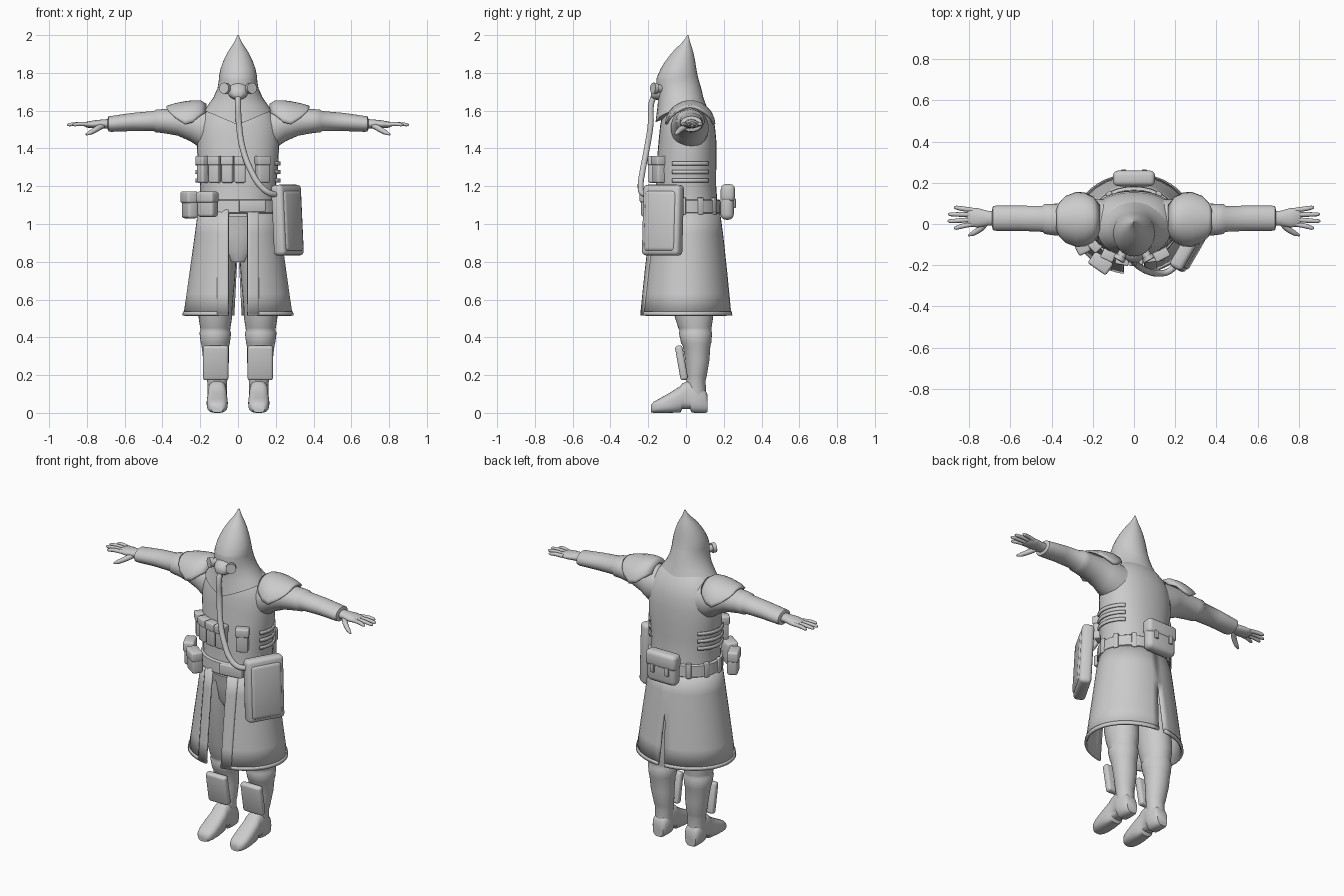
import bpy, bmesh
from math import sin, cos, pi, asin, atan2, sqrt, radians, copysign
from mathutils import Matrix, Vector

cube = bpy.data.objects.get("Cube")
if cube:
    bpy.data.objects.remove(cube)

GREY = (0.6, 0.6, 0.6, 1)
mat = bpy.data.materials.new("plain grey")
mat.use_nodes = True
mat.diffuse_color = GREY
mat.node_tree.nodes["Principled BSDF"].inputs["Base Color"].default_value = GREY
parts = []


def finish(name, bm, mirror=False, thick=0):
    bmesh.ops.recalc_face_normals(bm, faces=bm.faces)
    me = bpy.data.meshes.new(name)
    bm.to_mesh(me)
    bm.free()
    me.materials.append(mat)
    ob = bpy.data.objects.new(name, me)
    bpy.context.collection.objects.link(ob)
    if thick:
        m = ob.modifiers.new("thickness", "SOLIDIFY")
        m.thickness, m.offset = thick, 0
    if mirror:
        ob.modifiers.new("mirror", "MIRROR")
    parts.append(ob)
    return ob


def skin(name, rows, closed=True, **kw):
    """Join rows of points into a surface; closed rows make a capped tube."""
    bm = bmesh.new()
    vs = [[bm.verts.new(p) for p in r] for r in rows]
    n = len(vs[0])
    for a, b in zip(vs, vs[1:]):
        for i in range(n if closed else n - 1):
            j = (i + 1) % n
            bm.faces.new((a[i], a[j], b[j], b[i]))
    if closed:
        bm.faces.new(vs[0])
        bm.faces.new(vs[-1])
    return finish(name, bm, **kw)


def loft(name, axis, rings, power=2, n=32, **kw):
    """Rings are: place on the axis, two centre values, two radii."""
    rows = []
    for s, c1, c2, r1, r2 in rings:
        row = []
        for i in range(n):
            a = 2 * pi * i / n
            u, v = [copysign(abs(f) ** (2 / power), f) for f in (cos(a), sin(a))]
            p = [c1 + r1 * u, c2 + r2 * v]
            p.insert("xyz".index(axis), s)
            row.append(p)
        rows.append(row)
    return skin(name, rows, **kw)


def panel(name, rings, front=False, thick=0.012, n=20):
    """Curved cloth sheet: height, two radii, x of front edge, x of far edge."""
    rows = []
    for z, rx, ry, x0, x1 in rings:
        a0, a1 = asin(x0 / rx), asin(x1 / rx)
        a1 = a1 if front else pi - a1
        angles = [a0 + (a1 - a0) * i / n for i in range(n + 1)]
        rows.append([(rx * sin(a), -ry * cos(a), z) for a in angles])
    return skin(name, rows, closed=False, mirror=True, thick=thick)


def box(name, centre, size, turn=0, tilt=0, bevel=0.012, **kw):
    bm = bmesh.new()
    bmesh.ops.create_cube(bm, size=1)
    bmesh.ops.scale(bm, vec=size, verts=bm.verts)
    bmesh.ops.bevel(bm, geom=bm.edges[:], offset=bevel, segments=3,
                    profile=0.5, affect="EDGES")
    m = Matrix.Translation(centre) @ Matrix.Rotation(radians(turn), 4, "Z")
    bm.transform(m @ Matrix.Rotation(radians(tilt), 4, "X"))
    return finish(name, bm, **kw)


def pouch(name, centre, size, turn, flap=0.45, tilt=0, bevel=0.015):
    """Rounded bag with a flap over the top of its outer face."""
    box(name, centre, size, turn, tilt, bevel)
    w, d, h = size
    rot = Matrix.Rotation(radians(turn), 3, "Z") @ Matrix.Rotation(radians(tilt), 3, "X")
    c = Vector(centre) + rot @ Vector((0, -0.004, h * (1 - flap) / 2 + 0.003))
    box(name + "_flap", c, (w + 0.008, d + 0.004, h * flap), turn, tilt, bevel * 0.8)


def tube(name, points, radius, mirror=False):
    """Points are x, y, z and a radius factor."""
    cu = bpy.data.curves.new(name, "CURVE")
    cu.dimensions, cu.bevel_depth, cu.bevel_resolution = "3D", radius, 3
    cu.resolution_u, cu.use_fill_caps = 6, True
    sp = cu.splines.new("BEZIER")
    sp.bezier_points.add(len(points) - 1)
    for bp, (x, y, z, f) in zip(sp.bezier_points, points):
        bp.co, bp.radius = (x, y, z), f
        bp.handle_left_type = bp.handle_right_type = "AUTO"
    tmp = bpy.data.objects.new(name + "_path", cu)
    me = bpy.data.meshes.new_from_object(tmp)
    bm = bmesh.new()
    bm.from_mesh(me)
    bpy.data.objects.remove(tmp)
    bpy.data.meshes.remove(me)
    finish(name, bm, mirror)


# Coat body, hips and belt
loft("coat_body", "z", [
    (1.04, 0, 0, .203, .17), (1.13, 0, 0, .2, .165), (1.2, 0, 0, .2, .16),
    (1.28, 0, 0, .21, .16), (1.36, 0, .005, .215, .157), (1.45, 0, .008, .22, .152),
    (1.52, 0, .008, .215, .145), (1.58, 0, .005, .19, .13), (1.63, 0, 0, .15, .105),
    (1.66, 0, 0, .1, .08)], power=2.2)
loft("hips", "z", [(.8, 0, .01, .06, .1), (.86, 0, .01, .13, .125),
                   (.95, 0, .01, .165, .135), (1.06, 0, 0, .18, .14)])
loft("belt", "z", [(1.055, 0, 0, .21, .178), (1.06, 0, 0, .216, .184),
                   (1.125, 0, 0, .214, .181), (1.13, 0, 0, .207, .174)], power=2.1)
box("buckle_plate", (.075, -.172, 1.095), (.14, .03, .065), 8, bevel=.006)
for deg in (85, 115, 145):
    a = radians(deg)
    box("belt_loop", (.212 * sin(a), -.18 * cos(a), 1.095), (.03, .02, .09),
        deg, bevel=.005, mirror=True)

# Coat skirt, open at the front with a vent at the back
SKIRT = [(1.08, .205, .172), (.95, .222, .19), (.85, .236, .201),
         (.75, .25, .212), (.63, .267, .224), (.52, .283, .235)]
VENT = [0, 0, 0, .008, .014, .02]
panel("coat_skirt", [(z, rx, ry, .055, v) for (z, rx, ry), v in zip(SKIRT, VENT)])
panel("front_trim", [(z, rx + .005, ry + .005, .05, .11) for z, rx, ry in SKIRT],
      front=True, n=5)
panel("skirt_hem", [(.535, .285, .237, .05, .02), (.515, .288, .239, .05, .02)], thick=.014)
for z in (1.23, 1.275, 1.32):
    panel("side_strap", [(z - .01, .222, .168, .2, .16), (z + .01, .222, .168, .2, .16)],
          thick=.008)

# Hood with a pointed tip, its hem drawn to a V on the chest
hood = loft("hood", "z", [
    (1.60, 0, -.02, .178, .135), (1.63, 0, -.022, .158, .128), (1.67, 0, -.028, .13, .12),
    (1.72, 0, -.037, .108, .117), (1.765, 0, -.045, .101, .112), (1.78, 0, -.045, .101, .108),
    (1.82, 0, -.04, .093, .095), (1.86, 0, -.031, .079, .08), (1.9, 0, -.02, .06, .061),
    (1.93, 0, -.01, .042, .043), (1.955, 0, -.001, .025, .025),
    (1.975, 0, .005, .014, .014), (2.0, 0, .01, .003, .003)])
for v in hood.data.vertices:
    if v.co.z < 1.61 and v.co.y < 0:
        v.co.z -= .075 * (1 - abs(v.co.x) / .178)
        v.co.y -= .008

# Breathing mask with two side filters and a hose
loft("mask_snout", "y", [(-.125, 0, 1.705, .06, .05), (-.16, 0, 1.7, .05, .042),
                         (-.18, 0, 1.69, .03, .026), (-.186, 0, 1.69, .018, .016)], n=20)
for name, r, l, off in (("filter", .022, .08, 0), ("filter_cap", .029, .022, .034)):
    d = Vector((.5, -.85, .05)).normalized()
    bm = bmesh.new()
    bmesh.ops.create_cone(bm, cap_ends=True, segments=20, radius1=r, radius2=r, depth=l)
    place = Matrix.Translation(Vector((.052, -.137, 1.717)) + d * off)
    bm.transform(place @ d.to_track_quat("Z", "Y").to_matrix().to_4x4())
    finish(name, bm, mirror=True)
tube("hose", [(0, -.165, 1.685, 1), (0, -.183, 1.64, 1), (.005, -.187, 1.53, 1),
              (.025, -.207, 1.4, 1), (.07, -.23, 1.28, 1), (.12, -.24, 1.2, 1),
              (.165, -.232, 1.165, 1), (.205, -.2, 1.155, 1)], .016)

# Sleeves and shoulder pads
loft("sleeve", "x", [
    (.1, .02, 1.5, .1, .11), (.2, .02, 1.51, .1, .108), (.25, .02, 1.527, .09, .09),
    (.32, .02, 1.54, .08, .072), (.4, .022, 1.545, .076, .063), (.435, .025, 1.545, .073, .06),
    (.445, .025, 1.545, .063, .053), (.56, .028, 1.54, .061, .048),
    (.67, .028, 1.53, .061, .042), (.685, .028, 1.53, .058, .041),
    (.69, .028, 1.53, .04, .028)], mirror=True)
pad = []
for x, top, ry, rz, half in ((.17, 1.63, .075, .08, 60), (.2, 1.648, .11, .11, 72),
                             (.24, 1.648, .125, .12, 85), (.28, 1.643, .127, .122, 87),
                             (.33, 1.633, .115, .11, 70), (.36, 1.624, .1, .1, 50),
                             (.375, 1.62, .09, .1, 28)):
    angles = [radians(half) * (i / 8 - 1) for i in range(17)]
    pad.append([(x, .022 + ry * sin(a), top - rz + rz * cos(a)) for a in angles])
skin("shoulder_pad", pad, closed=False, mirror=True, thick=.014)

# Hands
loft("palm", "x", [(.67, .028, 1.53, .035, .026), (.71, .028, 1.53, .036, .024),
                   (.76, .03, 1.528, .047, .021), (.8, .033, 1.526, .045, .016),
                   (.81, .033, 1.526, .036, .01)], n=20, mirror=True)
for i, tip in enumerate((.875, .903, .905, .875)):
    y, spread = .068 - .023 * i, .012 - .01 * i
    tube("finger", [(.785, y, 1.527, 1), (.84, y + spread * .6, 1.529, 1),
                    (tip - .01, y + spread, 1.526, .8), (tip, y + spread, 1.525, .35)],
         .0115, mirror=True)
tube("thumb", [(.715, .01, 1.522, 1.2), (.745, -.022, 1.505, 1.2),
               (.78, -.045, 1.485, 1), (.805, -.056, 1.473, .4)], .0125, mirror=True)

# Trousers, gaiters, shin guards and boots
loft("leg", "z", [
    (.97, .085, .01, .085, .13), (.85, .095, .01, .088, .125), (.7, .107, .02, .09, .115),
    (.56, .12, .035, .09, .106), (.5, .12, .043, .088, .1), (.45, .12, .047, .08, .088),
    (.435, .12, .05, .078, .084), (.425, .12, .05, .084, .088), (.37, .12, .054, .077, .08),
    (.355, .12, .056, .073, .073), (.28, .116, .06, .068, .064), (.19, .111, .055, .057, .054),
    (.17, .11, .053, .053, .05), (.08, .11, .055, .05, .054)], mirror=True)
box("shin_guard", (.118, -.024, .265), (.135, .04, .185), tilt=10, bevel=.014, mirror=True)
loft("boot_foot", "y", [
    (.115, .11, .05, .035, .045), (.1, .11, .062, .046, .062), (.05, .11, .08, .052, .08),
    (.03, .11, .085, .052, .083), (.022, .11, .097, .05, .077), (-.02, .11, .088, .05, .068),
    (-.03, .11, .072, .052, .07), (-.09, .11, .052, .056, .052), (-.14, .11, .038, .054, .038),
    (-.17, .11, .03, .045, .03), (-.186, .11, .022, .03, .02)], power=2.7, mirror=True)

# Magazine pouches following the chest curve
for x, w in ((-.185, .05), (-.122, .058), (-.055, .058), (.01, .058), (.13, .068)):
    y = -.165 * sqrt(1 - (x / .225) ** 2)
    turn = atan2(x / .225 ** 2, -y / .165 ** 2) * 180 / pi
    pouch("magazine_pouch", (x, y - .008, 1.288), (w, .05, .14), turn, flap=.35, bevel=.009)

# Belt pouches, rear pack and satchel
pouch("front_belt_pouch", (-.16, -.188, 1.103), (.1, .065, .13), -35)
pouch("side_belt_pouch", (-.255, -.095, 1.1), (.095, .06, .14), -65)
pouch("rear_pack", (0, .218, 1.115), (.195, .07, .185), 180, flap=.5, bevel=.028)
for x in (-.05, .05):
    box("rear_pack_buckle", (x, .257, 1.11), (.025, .014, .05), bevel=.004)
box("satchel", (.262, -.122, 1.02), (.225, .07, .375), 60, -3, bevel=.022)
box("satchel_front", (.27, -.127, 1.015), (.19, .07, .325), 60, -3, bevel=.022)

# Smooth shading with sharp edges kept
bpy.ops.object.select_all(action="DESELECT")
for ob in parts:
    ob.select_set(True)
bpy.context.view_layer.objects.active = parts[0]
bpy.ops.object.shade_smooth_by_angle(angle=radians(48))
